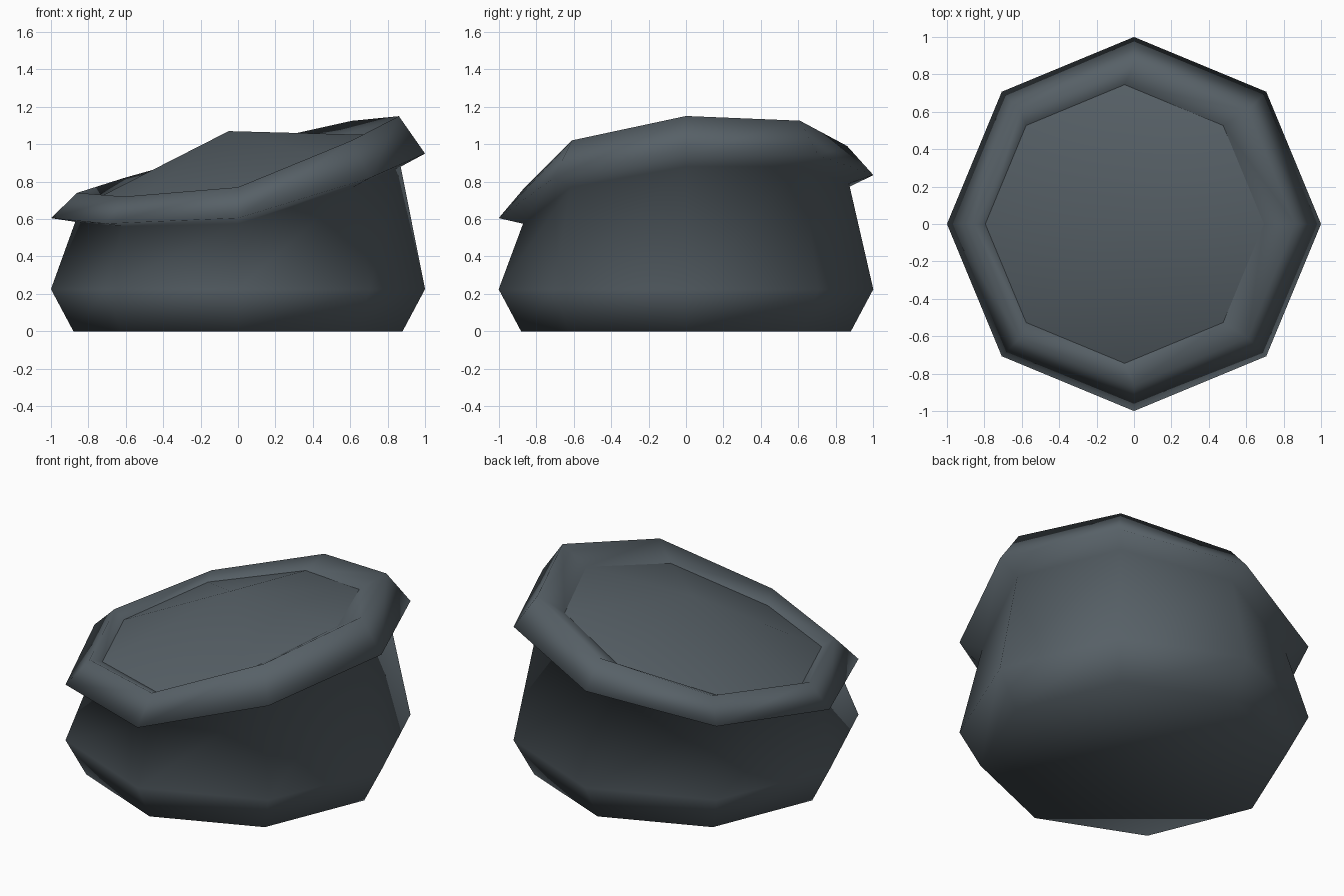
import bpy, bmesh, math

cube = bpy.data.objects.get("Cube")
if cube:
    bpy.data.objects.remove(cube)

SIDES = 8
cloth = bpy.data.materials.new("slate_grey_cloth")
cloth.use_nodes = True
colour = (0.095, 0.118, 0.135, 1)
cloth.diffuse_color = colour
shader = cloth.node_tree.nodes["Principled BSDF"]
shader.inputs["Base Color"].default_value = colour
shader.inputs["Roughness"].default_value = 0.8


def ring(bm, radius, heights, shift=0.0):
    """Octagonal loop of vertices, counterclockwise from +x."""
    if not isinstance(heights, list):
        heights = [heights] * SIDES
    angles = [math.tau * i / SIDES for i in range(SIDES)]
    return [bm.verts.new((radius * math.cos(a) + shift, radius * math.sin(a), z))
            for a, z in zip(angles, heights)]


def bridge(bm, low, high):
    for i in range(SIDES):
        j = (i + 1) % SIDES
        bm.faces.new((low[i], low[j], high[j], high[i]))


def finish(bm, name):
    for face in bm.faces:
        face.smooth = True
    mesh = bpy.data.meshes.new(name)
    bm.to_mesh(mesh)
    bm.free()
    mesh.materials.append(cloth)
    obj = bpy.data.objects.new(name, mesh)
    bpy.context.collection.objects.link(obj)
    return obj


# Heights around the slanted mouth
under = [0.88, 0.88, 0.79, 0.66, 0.585, 0.56, 0.575, 0.77]
outer = [0.95, 0.94, 0.835, 0.69, 0.605, 0.575, 0.605, 0.82]
crest = [1.15, 1.125, 0.99, 0.82, 0.74, 0.72, 0.77, 1.02]
inner = [1.05, 1.02, 0.915, 0.785, 0.69, 0.685, 0.72, 0.93]

# Sack: bulging body with a rolled rim
bm = bmesh.new()
loops = [ring(bm, 0.88, 0.0), ring(bm, 1.0, 0.225), ring(bm, 0.87, under),
         ring(bm, 1.0, outer), ring(bm, 0.86, crest),
         ring(bm, 0.745, inner, -0.05)]
bm.faces.new(loops[0][::-1])
for low, high in zip(loops, loops[1:]):
    bridge(bm, low, high)
finish(bm, "sack_body")

# Contents: low mound filling the mouth
bm = bmesh.new()
edge = ring(bm, 0.745, inner, -0.05)
peak = bm.verts.new((-0.05, 0, 1.07))
for i in range(SIDES):
    bm.faces.new((edge[i], edge[(i + 1) % SIDES], peak))
finish(bm, "sack_contents")
